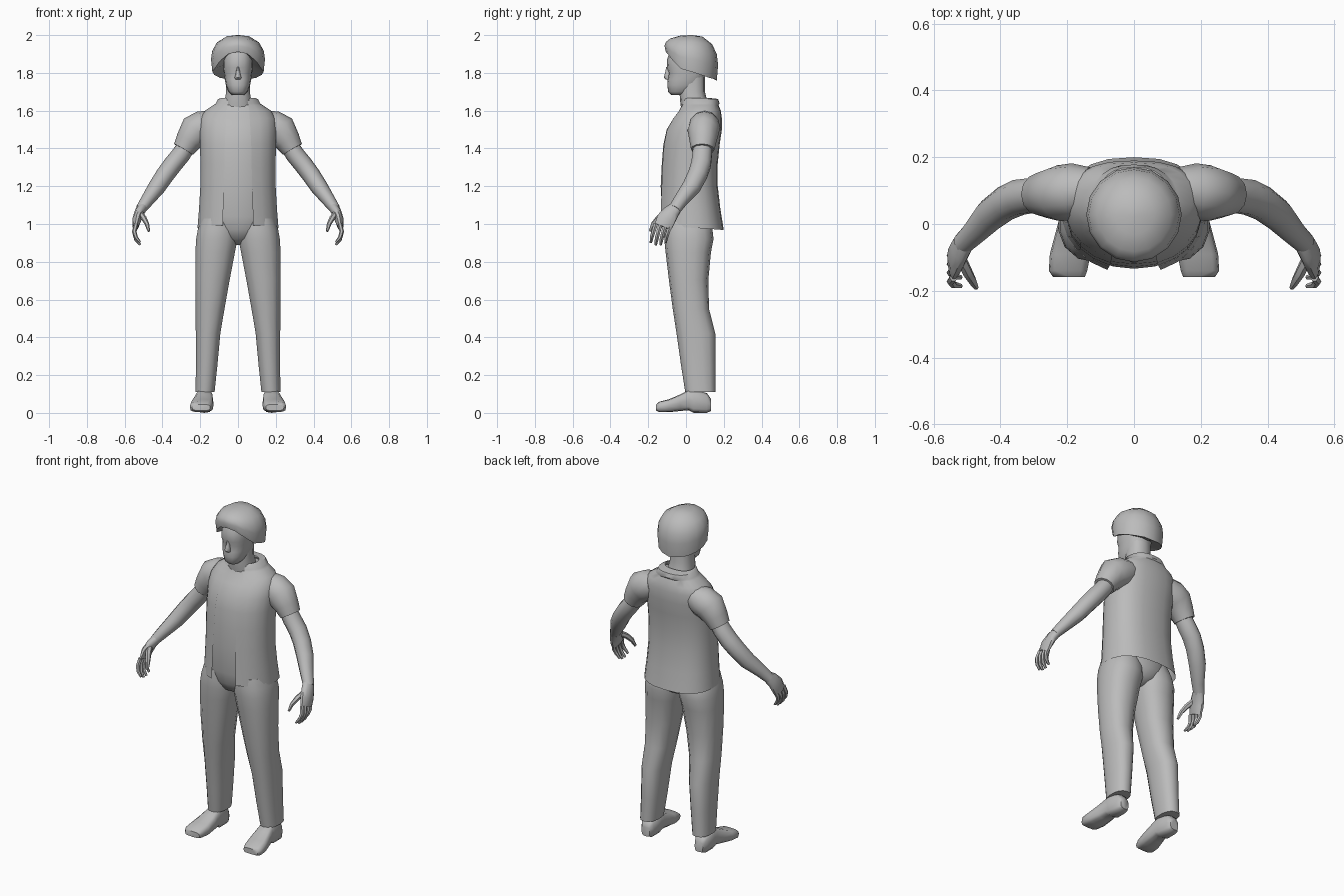
import bpy, bmesh, math
from mathutils import Vector

grey = bpy.data.materials.new("plain_grey")
grey.diffuse_color = (0.5, 0.5, 0.5, 1)


def loft(name, rings, closed=True, caps=True, mirror=False, angle=50):
    """Skin a list of equal-length point rings."""
    bm = bmesh.new()
    vs = [[bm.verts.new(p) for p in r] for r in rings]
    n = len(vs[0])
    for a, b in zip(vs, vs[1:]):
        for i in range(n if closed else n - 1):
            j = (i + 1) % n
            bm.faces.new((a[i], a[j], b[j], b[i]))
    if caps:
        bm.faces.new(vs[0])
        bm.faces.new(vs[-1])
    bmesh.ops.recalc_face_normals(bm, faces=bm.faces)
    me = bpy.data.meshes.new(name)
    bm.to_mesh(me)
    bm.free()
    me.materials.append(grey)
    ob = bpy.data.objects.new(name, me)
    bpy.context.collection.objects.link(ob)
    if mirror:
        ob.modifiers.new("mirror", 'MIRROR').use_mirror_merge = False
    bpy.ops.object.select_all(action='DESELECT')
    ob.select_set(True)
    bpy.context.view_layer.objects.active = ob
    bpy.ops.object.shade_smooth_by_angle(angle=math.radians(angle))
    return ob


def spow(v, p):
    return math.copysign(abs(v) ** p, v)


def level(z, x0, x1, yf, yb, n=14, p=0.85):
    """Rounded horizontal section between x0..x1 and yf..yb."""
    cx, cy, rx, ry = (x0 + x1) / 2, (yf + yb) / 2, (x1 - x0) / 2, (yb - yf) / 2
    return [(cx + rx * spow(math.sin(t), p), cy - ry * spow(math.cos(t), p), z)
            for t in (2 * math.pi * i / n for i in range(n))]


def tube(name, path, n=10, **kw):
    """Tube along (x, y, z, radius, depth radius) points."""
    pts = [Vector(p[:3]) for p in path]
    rings = []
    for i, p in enumerate(path):
        t = (pts[min(i + 1, len(pts) - 1)] - pts[max(i - 1, 0)]).normalized()
        b = Vector((0, 1, 0))
        b = (b - t * b.dot(t)).normalized()
        a = t.cross(b)
        rings.append([pts[i] + a * p[3] * math.cos(u) + b * p[4] * math.sin(u)
                      for u in (2 * math.pi * k / n for k in range(n))])
    return loft(name, rings, mirror=True, **kw)


# Open shirt: z, half width, front, back, half gap at the front edge
shirt = [(0.98, .215, -.150, .200, .080), (1.08, .207, -.145, .182, .078),
         (1.2, .200, -.140, .168, .075), (1.32, .200, -.134, .168, .072),
         (1.42, .202, -.126, .178, .070), (1.5, .205, -.108, .190, .066),
         (1.56, .200, -.072, .190, .062), (1.6, .175, -.042, .184, .060),
         (1.63, .130, -.028, .172, .055), (1.638, .118, -.026, .178, .053),
         (1.662, .105, -.022, .170, .050), (1.668, .085, -.01, .120, .045)]
rings = []
for z, hx, yf, yb, gap in shirt:
    a = math.asin(gap / hx)
    cy, ry, ring = (yf + yb) / 2, (yb - yf) / 2, []
    for i in range(21):
        t = a + (2 * math.pi - 2 * a) * i / 20
        s, c = math.sin(t), -math.cos(t)
        p = 1 if c < 0 else .8
        drop = -.012 * c if z < 1 else 0
        ring.append((hx * spow(s, p), cy + ry * spow(c, p), z + drop))
    rings.append(ring)
loft("open_shirt", rings, closed=False, caps=False)

# Body under the shirt, reaching down to the crotch
body = [(.89, .03, -.03, .06), (.92, .10, -.085, .12), (.97, .17, -.112, .14),
        (1.04, .19, -.125, .14)]
body += [(z, hx * .95, yf + .006, yb - .012) for z, hx, yf, yb, g in shirt[2:9]]
loft("torso", [level(z, -hx, hx, f, b, 20, .95) for z, hx, f, b in body])

# Sleeves, arms and palms
tube("sleeve", [(.13, .10, 1.535, .07, .07), (.18, .098, 1.515, .088, .084),
                (.225, .092, 1.492, .090, .084), (.262, .09, 1.44, .070, .072),
                (.288, .088, 1.395, .058, .062)], 12)
tube("arm", [(.262, .088, 1.43, .048, .05), (.30, .086, 1.37, .050, .054),
             (.345, .08, 1.315, .050, .055), (.385, .062, 1.262, .049, .053),
             (.43, .028, 1.195, .046, .050), (.483, -.03, 1.122, .035, .038),
             (.515, -.06, 1.078, .028, .034)])
tube("palm", [(.505, -.05, 1.09, .028, .033), (.522, -.078, 1.062, .026, .044),
              (.535, -.105, 1.025, .024, .052), (.542, -.122, .985, .016, .048)])
# Four curled fingers and a thumb
for k in range(4):
    y = -.082 - .026 * k
    low = .012 if k in (0, 3) else 0
    tube("finger", [(.540, y, 1.0, .012, .013), (.549, y - .012, .960, .012, .012),
                    (.540, y - .022, .918 + low, .010, .011),
                    (.518, y - .026, .890 + low, .006, .007)], 6)
tube("thumb", [(.520, -.10, 1.06, .016, .018), (.498, -.145, 1.03, .015, .017),
               (.482, -.172, 1.0, .012, .014), (.472, -.19, .962, .007, .008)], 6)

# Trouser legs: z, inner x, outer x, front, back
legs = [(1.03, .005, .195, -.11, .12), (.97, .0, .215, -.116, .14),
        (.92, .0, .224, -.115, .146), (.85, .014, .228, -.108, .132),
        (.7, .043, .228, -.09, .118), (.55, .07, .226, -.07, .122),
        (.42, .092, .225, -.05, .155), (.25, .108, .224, -.026, .155),
        (.11, .123, .226, -.004, .155)]
loft("trouser_leg", [level(*r) for r in legs], mirror=True)

# Shoes, lofted heel to toe: y, inner x, outer x, bottom, top
shoes = [(.132, .15, .205, .01, .075), (.11, .138, .22, 0, .105),
         (.04, .135, .222, 0, .125), (.015, .133, .224, .014, .122),
         (-.03, .130, .236, .010, .098), (-.09, .130, .252, .004, .072),
         (-.14, .140, .255, .004, .06), (-.158, .147, .243, .012, .045)]
rings = []
for y, x0, x1, z0, z1 in shoes:
    rings.append([((x0 + x1) / 2 + (x1 - x0) / 2 * spow(math.cos(t), .6),
                   y, (z0 + z1) / 2 + (z1 - z0) / 2 * spow(math.sin(t), .6))
                  for t in (2 * math.pi * i / 12 for i in range(12))])
loft("shoe", rings, mirror=True)

# Neck and head: z, half width, front, back
neck = [(1.57, .085, -.02, .14), (1.64, .074, -.03, .115), (1.70, .064, -.035, .10),
        (1.78, .064, -.03, .10)]
loft("neck", [level(z, -h, h, f, b) for z, h, f, b in neck])
head = [(1.683, .032, -.078, .0), (1.70, .05, -.094, .04), (1.735, .064, -.099, .08),
        (1.765, .070, -.097, .095), (1.80, .075, -.092, .11), (1.828, .078, -.102, .115),
        (1.87, .078, -.100, .12), (1.92, .074, -.085, .12), (1.96, .055, -.05, .09)]
loft("head", [level(z, -h, h, f, b, 16) for z, h, f, b in head])
nose = [(1.83, .007, -.105, -.08), (1.795, .012, -.112, -.08),
        (1.775, .018, -.117, -.08), (1.765, .014, -.106, -.08)]
loft("nose", [level(z, -h, h, f, b, 8) for z, h, f, b in nose])

# Bowl-shaped hair with an arched fringe
hem_keys = [(0, 1.912), (.55, 1.895), (1.05, 1.825), (1.6, 1.805), (2.3, 1.775), (3.2, 1.758)]


def hem(a):
    for (a0, z0), (a1, z1) in zip(hem_keys, hem_keys[1:]):
        if a <= a1:
            return z0 + (z1 - z0) * (a - a0) / (a1 - a0)


rings = []
for r, f in [(.06, 0), (.42, .035), (.78, .2), (.95, .42), (1, .65), (.95, 1), (.55, .88)]:
    ring = []
    for i in range(16):
        t = 2 * math.pi * i / 16
        z = 2 - f * (2 - hem(min(t, 2 * math.pi - t)))
        ring.append((.143 * r * math.sin(t), .028 - .142 * r * math.cos(t), z))
    rings.append(ring)
loft("hair", rings)
